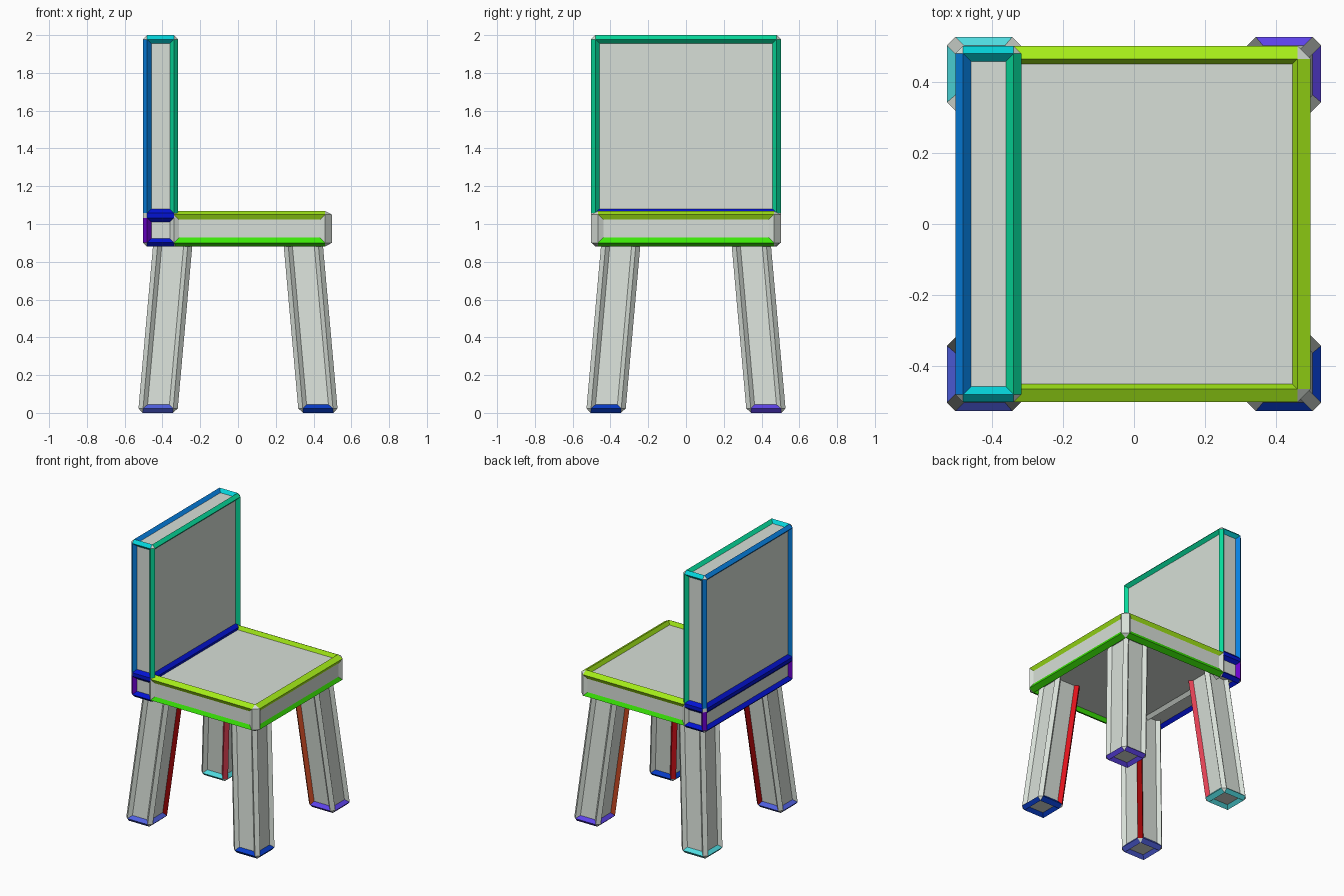
import bpy
import bmesh
from mathutils import Vector

if "Cube" in bpy.data.objects:
    bpy.data.objects.remove(bpy.data.objects["Cube"])


def material(name, rgb):
    m = bpy.data.materials.new(name)
    m.diffuse_color = [c ** 2.2 for c in rgb] + [1.0]
    m.use_nodes = True
    m.node_tree.nodes["Principled BSDF"].inputs["Base Color"].default_value = m.diffuse_color
    return m


GREY = material("grey", (0.84, 0.87, 0.84))
LIME = material("lime", (0.64, 0.92, 0.12))
GREEN = material("green", (0.24, 0.9, 0.06))
TEAL = material("teal", (0.06, 0.85, 0.6))
CYAN = material("cyan", (0.05, 0.82, 0.85))
SKY = material("sky_blue", (0.06, 0.5, 0.88))
BLUE = material("deep_blue", (0.04, 0.1, 0.82))
PURPLE = material("purple", (0.42, 0.02, 0.8))


def rimmed_box(name, lo, hi, chamfer, rule, lip=(0.022, 0.022), squash=1.0, shape=None,
               keep=lambda e: True, cuts=(), is_panel=lambda c, n: True,
               hidden=lambda c, n: False):
    """Chamfered box whose flat panels are recessed, leaving raised rims on the edges.
    lip = (sideways, upward) run of the sloping rim; squash flattens chamfers in z."""
    bm = bmesh.new()
    bmesh.ops.create_cube(bm, size=1)
    lo, hi = Vector(lo), Vector(hi)
    for v in bm.verts:
        v.co = Vector([lo[i] + (v.co[i] + 0.5) * (hi[i] - lo[i]) for i in range(3)])
        if shape:
            v.co = shape(v.co)
        v.co.z /= squash
    bmesh.ops.bevel(bm, geom=[e for e in bm.edges if keep(e)], offset=chamfer,
                    offset_type='OFFSET', segments=1, profile=0.5, affect='EDGES')
    for v in bm.verts:
        v.co.z *= squash
    for z in cuts:
        bmesh.ops.bisect_plane(bm, geom=bm.verts[:] + bm.edges[:] + bm.faces[:],
                               plane_co=(0, 0, z), plane_no=(0, 0, 1))
    bmesh.ops.recalc_face_normals(bm, faces=bm.faces)
    bm.normal_update()

    # Colour chamfers, drop faces buried in a neighbouring part
    me = bpy.data.meshes.new(name)
    me.materials.append(GREY)
    for f in bm.faces:
        mat = rule(f.calc_center_median(), f.normal)
        if mat:
            if mat.name not in me.materials:
                me.materials.append(mat)
            f.material_index = me.materials.find(mat.name)
    bmesh.ops.delete(bm, geom=[f for f in bm.faces if hidden(f.calc_center_median(), f.normal)],
                     context='FACES')

    # Recess the panels; each sloping lip takes the colour of its rim
    panels = [f for f in bm.faces if len(axes(f.normal)) == 1
              and is_panel(f.calc_center_median(), f.normal)]
    flat = [f for f in panels if abs(f.normal.z) > 0.9]
    side = [f for f in panels if abs(f.normal.z) <= 0.9]
    lips = []
    for group, t, d in ((flat, lip[0], lip[1]), (side, lip[1], lip[0])):
        lips += bmesh.ops.inset_individual(bm, faces=group, thickness=t, depth=-d,
                                           use_even_offset=True)["faces"]
    skip = set(lips) | set(panels)
    for f in set(lips) - set(panels):
        for e in f.edges:
            for g in e.link_faces:
                if g not in skip:
                    f.material_index = g.material_index
    bm.to_mesh(me)
    bm.free()
    ob = bpy.data.objects.new(name, me)
    bpy.context.collection.objects.link(ob)


def axes(n):
    """Which axes a face leans along: two of them means an edge chamfer."""
    return "".join(a for a, c in zip("xyz", n) if abs(c) > 0.3)


# Seat slab, open at the rear where it meets the back panel
def seat_rule(c, n):
    if axes(n) in ("xz", "yz"):
        return LIME if n.z > 0 else GREEN


rimmed_box("seat", (-0.339, -0.502, 0.88), (0.497, 0.502, 1.07), 0.037, seat_rule,
           lip=(0.014, 0.027), squash=0.55,
           keep=lambda e: any(v.co.x > 0 for v in e.verts),
           hidden=lambda c, n: n.x < -0.9)


# Back panel running down behind the seat, with a raised band at seat level
BAND = (1.033, 1.058)


def in_band(c):
    return BAND[0] < c.z < BAND[1]


def back_rule(c, n):
    a = axes(n)
    if in_band(c):
        return BLUE if len(a) == 1 else None
    if c.z < BAND[0]:
        if n.x > 0.3:
            return None
        return PURPLE if a == "xy" else BLUE if a in ("xz", "yz") else None
    if a in ("xy", "xz"):
        return TEAL if n.x > 0 else SKY
    return CYAN if a == "yz" else None


rimmed_box("back_panel", (-0.503, -0.502, 0.88), (-0.317, 0.502, 2.0), 0.022, back_rule,
           cuts=BAND, is_panel=lambda c, n: not in_band(c),
           hidden=lambda c, n: n.x > 0.9 and c.z < BAND[0])

# Four splayed legs: coloured foot rims and a red inner edge
LEGS = {
    "front_right_leg": (1, -1, (0.06, 0.24, 0.78), (0.87, 0.1, 0.13)),
    "front_left_leg": (1, 1, (0.37, 0.27, 0.92), (0.8, 0.3, 0.16)),
    "rear_right_leg": (-1, -1, (0.32, 0.38, 0.88), (0.6, 0.05, 0.06)),
    "rear_left_leg": (-1, 1, (0.32, 0.86, 0.88), (0.87, 0.26, 0.33)),
}
for name, (sx, sy, foot_rgb, edge_rgb) in LEGS.items():
    foot = material(name + "_foot", foot_rgb)
    edge = material(name + "_edge", edge_rgb)

    def splay(co):
        mid = 0.425 if co.z < 0.5 else 0.341
        return Vector((co.x + sx * mid, co.y + sy * mid, co.z))

    def leg_rule(c, n):
        a = axes(n)
        if a in ("xz", "yz") and n.z < 0:
            return foot
        if a == "xy" and n.x * sx < 0 and n.y * sy < 0:
            return edge

    rimmed_box(name, (-0.104, -0.104, 0), (0.104, 0.104, 0.94), 0.024, leg_rule,
               keep=lambda e: any(v.co.z < 0.5 for v in e.verts), shape=splay,
               is_panel=lambda c, n: n.z < 0.9, hidden=lambda c, n: n.z > 0.9)
